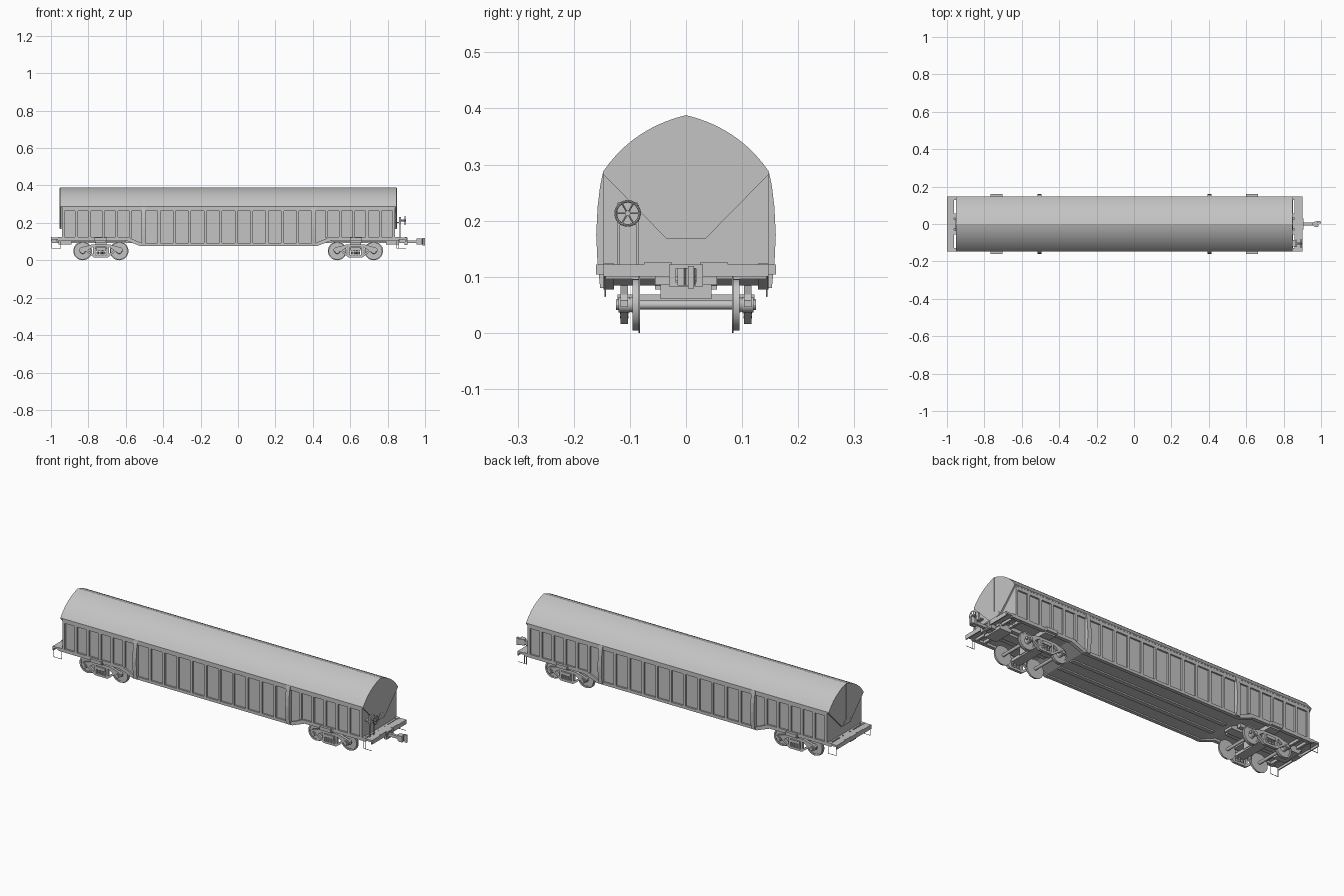
import bpy, bmesh, math
from mathutils import Vector, Matrix

if "Cube" in bpy.data.objects:
    bpy.data.objects.remove(bpy.data.objects["Cube"])

GREY = bpy.data.materials.new("plain_grey")
GREY.diffuse_color = (0.55, 0.55, 0.55, 1)
GREY.use_nodes = True
GREY.node_tree.nodes["Principled BSDF"].inputs["Base Color"].default_value = GREY.diffuse_color


def finish(name, bm, smooth=None):
    bmesh.ops.recalc_face_normals(bm, faces=bm.faces)
    me = bpy.data.meshes.new(name)
    bm.to_mesh(me)
    bm.free()
    me.materials.append(GREY)
    ob = bpy.data.objects.new(name, me)
    bpy.context.collection.objects.link(ob)
    if smooth:
        bpy.ops.object.select_all(action='DESELECT')
        ob.select_set(True)
        bpy.context.view_layer.objects.active = ob
        bpy.ops.object.shade_smooth_by_angle(angle=math.radians(smooth))
    return ob


def box(bm, x0, x1, y0, y1, z0, z1):
    m = Matrix.Translation(((x0 + x1) / 2, (y0 + y1) / 2, (z0 + z1) / 2))
    m = m @ Matrix.Diagonal((x1 - x0, y1 - y0, z1 - z0, 1))
    bmesh.ops.create_cube(bm, size=1, matrix=m)


def prism(bm, pts, a, b, axis):
    """Extrude an outline (xz when axis is 'y', yz when axis is 'x') from a to b."""
    put = (lambda p, t: (p[0], t, p[1])) if axis == 'y' else (lambda p, t: (t, p[0], p[1]))
    lo = [bm.verts.new(put(p, a)) for p in pts]
    hi = [bm.verts.new(put(p, b)) for p in pts]
    bm.faces.new(lo)
    bm.faces.new(hi)
    for i in range(len(pts)):
        j = (i + 1) % len(pts)
        bm.faces.new((lo[i], lo[j], hi[j], hi[i]))


def cyl(bm, p, q, r, n=20, r2=None):
    p, q = Vector(p), Vector(q)
    d = q - p
    m = Matrix.Translation((p + q) / 2) @ d.to_track_quat('Z', 'Y').to_matrix().to_4x4()
    bmesh.ops.create_cone(bm, cap_ends=True, segments=n, radius1=r,
                          radius2=r if r2 is None else r2, depth=d.length, matrix=m)


# roof: pointed arch from two quadratic curves
P0, P1, P2 = Vector((0, .388)), Vector((.095, .365)), Vector((.148, .287))
half = [P0 * (1 - t)**2 + P1 * 2 * t * (1 - t) + P2 * t * t for t in [i / 10 for i in range(11)]]
arch = [(-p.x, p.y) for p in reversed(half[1:])] + [(p.x, p.y) for p in half]
bm = bmesh.new()
prism(bm, arch + [(.148, .281), (-.148, .281)], -.948, .843, 'x')
finish("roof", bm, 20)

# end hoods with a centre seam and overlapping flap
for name, x, s in (("hood_left", -.945, -1), ("hood_right", .84, 1)):
    bm = bmesh.new()
    prism(bm, arch + [(.148, .283), (.035, .168), (-.035, .168), (-.148, .283)],
          x, x + s * .008, 'x')
    xs = sorted((x + s * .008, x + s * .0095))
    box(bm, *xs, -.0015, .0015, .203, .386)
    flap = [(-.033, .169), (0, .203), (.02, .197), (.034, .19), (.038, .18), (.033, .169)]
    prism(bm, [(s * y, z) for y, z in flap], *xs, 'x')
    finish(name, bm)

# body: well shaped hull between the bogies
bm = bmesh.new()
prism(bm, [(-.942, .285), (.84, .285), (.84, .118), (.5, .118), (.42, .084),
           (-.52, .084), (-.6, .118), (-.942, .118)], -.138, .138, 'y')
finish("body", bm)

# side sills, top chords, ribs and curved fins
sill = [(-.965, .124), (-.59, .124), (-.515, .092), (.415, .092), (.49, .124), (.862, .124),
        (.862, .106), (.5, .106), (.425, .077), (-.525, .077), (-.6, .106), (-.965, .106)]
fin = [(.137, .286), (.148, .286), (.153, .262), (.1575, .225), (.16, .175), (.158, .13),
       (.153, .08), (.137, .08)]
sill_bm, chord_bm, rib_bm, fin_bm = (bmesh.new() for _ in range(4))
for s in (-1, 1):
    prism(sill_bm, sill, s * .128, s * .147, 'y')
    ys = sorted((s * .137, s * .147))
    box(chord_bm, -.942, .84, *ys, .263, .285)
    for a, b, n, z in ((-.935, -.505, 6, .12), (-.505, .403, 11, .088), (.403, .833, 6, .12)):
        for i in range(n + 1):
            x = a + (b - a) * i / n
            if min(abs(x + .505), abs(x - .403)) > .01:
                box(rib_bm, x - .007, x + .007, *ys, z, .264)
    for x in (-.505, .403):
        prism(fin_bm, [(s * y, z) for y, z in fin], x - .011, x + .011, 'x')
finish("side_sills", sill_bm)
finish("top_chords", chord_bm)
finish("side_ribs", rib_bm)
finish("curved_fins", fin_bm)

# underframe: centre sill, floor beams, bolsters, stringers, draft pockets
bm = bmesh.new()
for a, b in ((-.995, -.57), (.47, .895)):
    box(bm, a, b, -.025, .025, .093, .119)
for s in (-1, 1):
    ys = sorted((s * .033, s * .055))
    box(bm, -.515, .415, *ys, .077, .086)
    for x0, x1 in ((-.97, -.6), (.5, .865)):
        box(bm, x0, x1, *ys, .1, .119)
    for c in (-.735, .63):
        box(bm, c - .032, c + .032, *sorted((s * .14, s * .16)), .104, .122)
for c in (-.735, .63):
    box(bm, c - .03, c + .03, -.146, .146, .096, .119)
for x in (-.945, -.9, .8, .845):
    box(bm, x - .006, x + .006, -.14, .14, .104, .119)
for a, b in ((-.96, -.89), (.79, .86)):
    box(bm, a, b, -.055, .055, .085, .105)
finish("underframe", bm)

# end platforms with hanging steps
for name, a, b in (("platform_left", -1, -.962), ("platform_right", .857, .9)):
    bm = bmesh.new()
    box(bm, a, b, -.147, .147, .112, .122)
    e = a if a < 0 else b - .006
    box(bm, e, e + .006, -.147, .147, .1, .122)
    for s in (-1, 1):
        box(bm, e, e + .006, *sorted((s * .025, s * .075)), .118, .125)
        for x in (a, b + .012 if a < 0 else b - .055):
            x = a + .002 if x == a and a < 0 else x
            cyl(bm, (x + .003, s * .144, .064), (x + .003, s * .144, .112), .0015, 6)
    x0, x1 = (-.995, -.947) if a < 0 else (.848, .897)
    for s in (-1, 1):
        cyl(bm, (x0, s * .144, .065), (x1, s * .144, .065), .0015, 6)
    finish(name, bm)

# bogies
upper = [(-.118, .058), (-.108, .068), (-.05, .084), (.05, .084), (.108, .068), (.118, .058),
         (.118, .046), (.08, .046), (.045, .07), (-.045, .07), (-.08, .046), (-.118, .046)]
lower = [(-.085, .052), (-.038, .016), (.038, .016), (.085, .052), (.07, .054), (.034, .027),
         (-.034, .027), (-.07, .054)]
for name, c in (("left", -.733), ("right", .628)):
    bm = bmesh.new()
    for s in (-1, 1):
        for outline in (upper, lower):
            prism(bm, [(c + x, z) for x, z in outline], s * .103, s * .117, 'y')
        for x in (-.036, .036):
            box(bm, c + x - .006, c + x + .006, *sorted((s * .103, s * .117)), .02, .075)
    box(bm, c - .027, c + .027, -.122, .122, .052, .068)
    box(bm, c - .03, c + .03, -.045, .045, .06, .098)
    finish("bogie_frame_" + name, bm)
    bm = bmesh.new()
    for s in (-1, 1):
        for x in (-.017, 0, .017):
            for k in range(4):
                z = .026 + k * .007
                cyl(bm, (c + x, s * .11, z), (c + x, s * .11, z + .005), .0075, 12)
    finish("bogie_springs_" + name, bm, 30)
    # wheelsets: axle, flange, tread, recessed web, axle box
    bm = bmesh.new()
    for x in (c - .0975, c + .0975):
        cyl(bm, (x, -.1, .05), (x, .1, .05), .008, 16)
        for s in (-1, 1):
            P = lambda y: (x, s * y, .05)
            cyl(bm, P(.082), P(.085), .05, 32)
            cyl(bm, P(.084), P(.091), .046, 32)
            rim = bmesh.ops.create_circle(bm, segments=32, radius=.046,
                                          matrix=Matrix.Translation(P(.095)) @ Matrix.Rotation(math.pi / 2, 4, 'X'))['verts']
            inner = bmesh.ops.create_circle(bm, segments=32, radius=.038,
                                            matrix=Matrix.Translation(P(.095)) @ Matrix.Rotation(math.pi / 2, 4, 'X'))['verts']
            back = [bmesh.ops.create_circle(bm, segments=32, radius=r,
                                            matrix=Matrix.Translation(P(.09)) @ Matrix.Rotation(math.pi / 2, 4, 'X'))['verts']
                    for r in (.046, .038)]
            for A, B in ((back[0], rim), (rim, inner), (inner, back[1])):
                for i in range(32):
                    j = (i + 1) % 32
                    bm.faces.new((A[i], A[j], B[j], B[i]))
            cyl(bm, P(.09), P(.1), .016, 20, .012)
            cyl(bm, P(.1), P(.12), .014, 16)
            cyl(bm, P(.12), P(.125), .009, 12)
    finish("wheelsets_" + name, bm, 30)

# coupler: striker, shank and hooked head
bm = bmesh.new()
for y0, y1, z0, z1 in ((-.03, -.018, .083, .122), (.018, .03, .083, .122), (-.03, .03, .083, .09), (-.03, .03, .115, .122)):
    box(bm, .89, .905, y0, y1, z0, z1)
box(bm, .86, .97, -.007, .007, .092, .107)
head = [(.955, -.007), (.968, -.015), (.985, -.015), (.988, -.004), (.98, 0), (.983, .005),
        (1, .006), (1, .013), (.985, .017), (.968, .013), (.955, .007)]
prism(bm, head, .084, .116, 'y')
# the outline was drawn in plan, so turn the head's y and z round
bm.verts.ensure_lookup_table()
for v in bm.verts[-2 * len(head):]:
    v.co.y, v.co.z = v.co.z, v.co.y
box(bm, .987, .999, .004, .014, .079, .119)
finish("coupler", bm)

# hand brake: wheel, shaft, gear case and stand
bm = bmesh.new()
C = Vector((.893, -.104, .213))
ring = [C + Vector((0, math.cos(a), math.sin(a))) * .0215 for a in [math.tau * i / 24 for i in range(24)]]
for i, p in enumerate(ring):
    cyl(bm, p, ring[(i + 1) % 24], .0024, 8)
    if i % 4 == 0:
        cyl(bm, C + Vector((-.003, 0, 0)), p, .0015, 6)
cyl(bm, (.862, C.y, C.z), (.897, C.y, C.z), .005, 12)
finish("brake_wheel", bm, 30)
bm = bmesh.new()
box(bm, .862, .872, -.122, -.086, .192, .232)
for y in (-.12, -.086):
    box(bm, .864, .87, y - .0025, y + .0025, .12, .228)
box(bm, .838, .866, -.12, -.086, .2, .206)
finish("brake_stand", bm)
